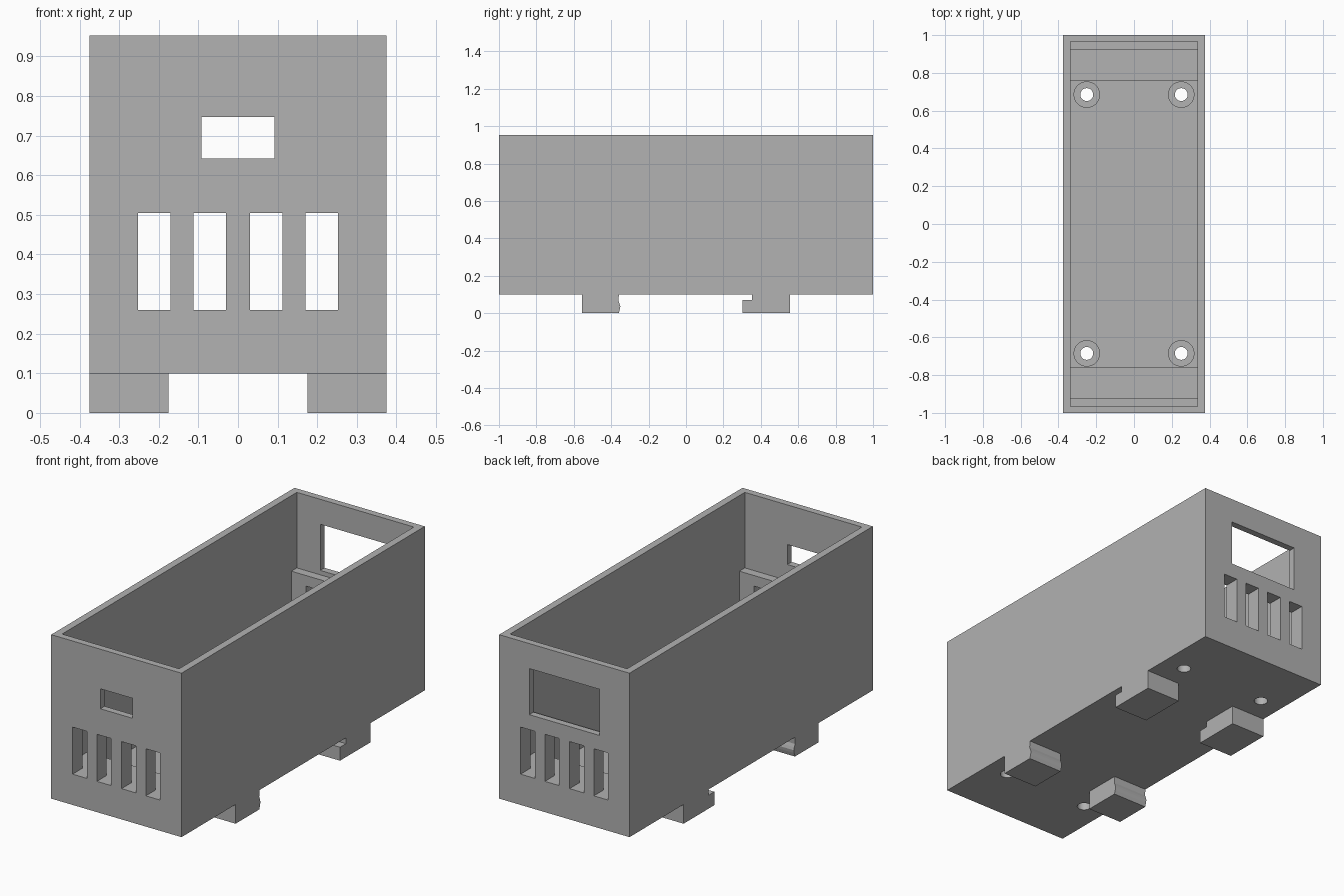
import bpy
import bmesh
from math import cos, sin, tau

if "Cube" in bpy.data.objects:
    bpy.data.objects.remove(bpy.data.objects["Cube"], do_unlink=True)

grey = bpy.data.materials.new("light_grey_plastic")
grey.use_nodes = True
colour = (0.445, 0.445, 0.445, 1)
grey.diffuse_color = colour
grey.node_tree.nodes["Principled BSDF"].inputs["Base Color"].default_value = colour


def prism(name, points, axis, low, high):
    """Extrude a closed outline along x or z between two positions."""
    bm = bmesh.new()
    place = (lambda p, t: (t, p[0], p[1])) if axis == "x" else (lambda p, t: (p[0], p[1], t))
    face = bm.faces.new([bm.verts.new(place(p, low)) for p in points])
    top = bmesh.ops.extrude_face_region(bm, geom=[face])["geom"]
    for v in top:
        if isinstance(v, bmesh.types.BMVert):
            v.co["xyz".index(axis)] = high
    bmesh.ops.recalc_face_normals(bm, faces=bm.faces)
    mesh = bpy.data.meshes.new(name)
    bm.to_mesh(mesh)
    bm.free()
    mesh.materials.append(grey)
    obj = bpy.data.objects.new(name, mesh)
    bpy.context.collection.objects.link(obj)
    return obj


def box(name, x0, x1, y0, y1, z0, z1):
    return prism(name, [(x0, y0), (x1, y0), (x1, y1), (x0, y1)], "z", z0, z1)


def cylinder(name, x, y, radius, z0, z1, sides=32):
    ring = [(x + radius * cos(tau * i / sides), y + radius * sin(tau * i / sides))
            for i in range(sides)]
    return prism(name, ring, "z", z0, z1)


def combine(target, tool, operation):
    """Apply a boolean and discard its tool."""
    tool.hide_render = True
    mod = target.modifiers.new("boolean", "BOOLEAN")
    mod.object, mod.operation, mod.solver = tool, operation, "EXACT"
    bpy.context.view_layer.objects.active = target
    bpy.ops.object.modifier_apply(modifier=mod.name)
    bpy.data.objects.remove(tool, do_unlink=True)


# Open box with stepped ends inside
base, top = 0.1, 0.953
body = box("box_body", -0.375, 0.375, -1, 1, base, top)
half = [(0.76, 0.135), (0.76, 0.26), (0.92, 0.26), (0.92, 0.56), (0.965, 0.56), (0.965, 1.1)]
outline = half + [(-y, z) for y, z in reversed(half)]
combine(body, prism("cavity", outline, "x", -0.337, 0.337), "DIFFERENCE")

# Vent slots through both ends
for end in (-1, 1):
    y0, y1 = sorted((end * 0.85, end * 1.1))
    for x in (-0.211, -0.071, 0.071, 0.211):
        combine(body, box("slot", x - 0.041, x + 0.041, y0, y1, 0.26, 0.505), "DIFFERENCE")

# Small front window and large rear window
combine(body, box("front_window", -0.092, 0.092, -1.1, -0.9, 0.643, 0.747), "DIFFERENCE")
combine(body, box("rear_window", -0.202, 0.202, 0.9, 1.1, 0.583, 0.823), "DIFFERENCE")

# Screw bosses with holes through the floor
for x in (-0.25, 0.25):
    for y in (-0.685, 0.685):
        combine(body, cylinder("boss", x, y, 0.07, 0.12, 0.185), "UNION")
        combine(body, cylinder("screw_hole", x, y, 0.034, 0, 0.3), "DIFFERENCE")

# Clip feet: rounded nub on the front pair, hooked lip on the rear pair
front_profile = [(-0.555, 0), (-0.36, 0), (-0.354, 0.02), (-0.351, 0.036),
                 (-0.355, 0.05), (-0.361, 0.065), (-0.359, base), (-0.555, base)]
rear_profile = [(0.555, 0), (0.303, 0), (0.303, 0.07), (0.352, 0.07),
                (0.352, base), (0.555, base)]
for side, x0, x1 in (("left", 0.175, 0.375), ("right", -0.375, -0.175)):
    prism("front_foot_" + side, front_profile, "x", x0, x1)
    prism("rear_foot_" + side, rear_profile, "x", x0, x1)

# Smooth the round holes while keeping the box edges crisp
bpy.ops.object.select_all(action="DESELECT")
body.select_set(True)
bpy.context.view_layer.objects.active = body
bpy.ops.object.shade_smooth_by_angle()
